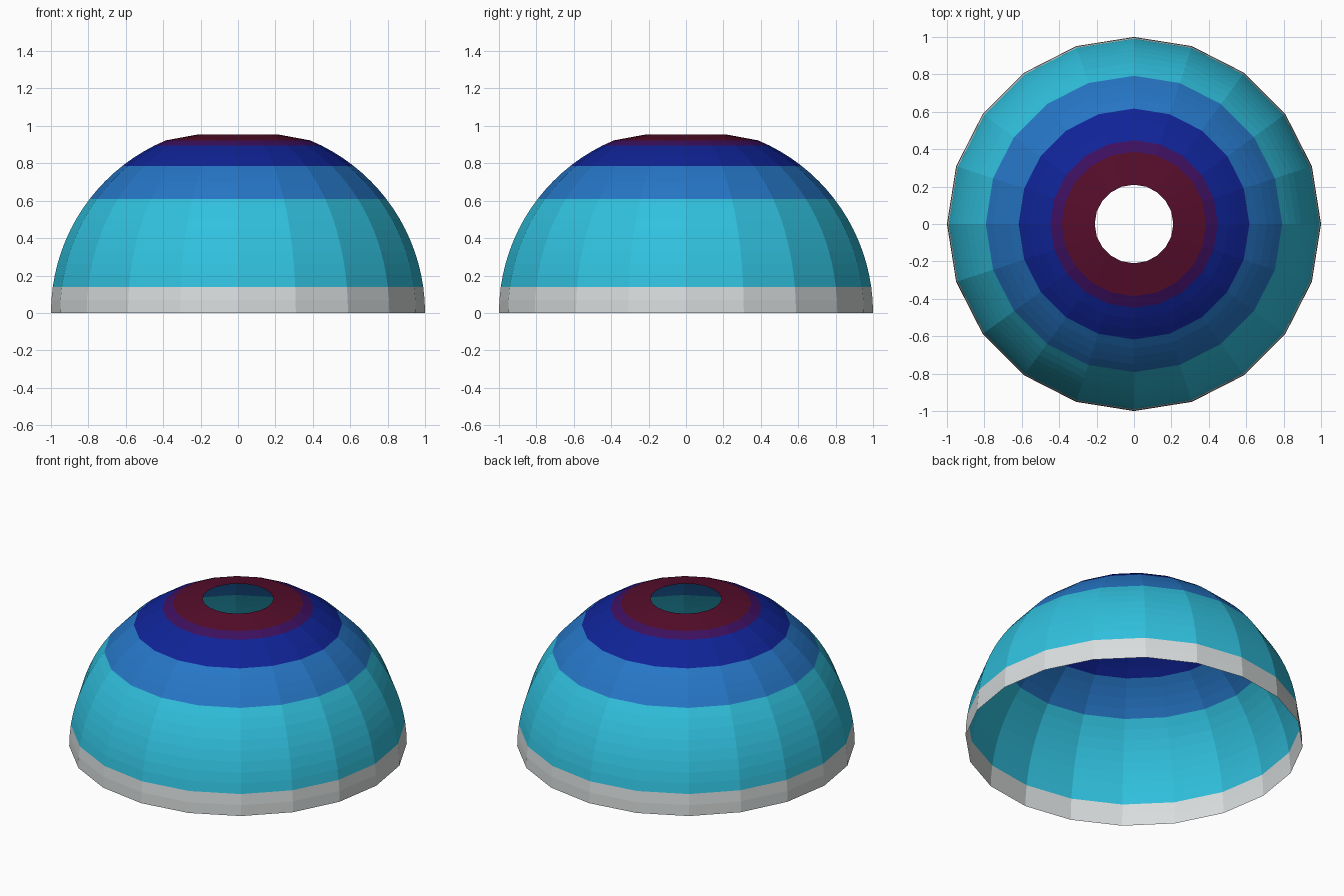
import bpy, bmesh, math

if "Cube" in bpy.data.objects:
    bpy.data.objects.remove(bpy.data.objects["Cube"])

SIDES = 20

def material(name, rgb):
    m = bpy.data.materials.new(name)
    m.diffuse_color = (*rgb, 1)
    m.use_nodes = True
    m.node_tree.nodes["Principled BSDF"].inputs["Base Color"].default_value = m.diffuse_color
    return m

# Colour bands from rim to crown: name, colour, end latitude (degrees), ring steps
bands = [
    ("pale grey", (0.69, 0.72, 0.72), 8.0, 2),
    ("cyan", (0.03, 0.53, 0.73), 37.6, 8),
    ("mid blue", (0.019, 0.18, 0.56), 51.9, 4),
    ("navy", (0.005, 0.017, 0.31), 63.4, 3),
    ("purple", (0.047, 0.005, 0.115), 67.3, 1),
]

# Profile as (radius, height), with a band index for each strip
profile, strip_band = [(1.0, 0.0)], []
start = 0.0
for i, (_, _, end, steps) in enumerate(bands):
    for k in range(1, steps + 1):
        a = math.radians(start + (end - start) * k / steps)
        profile.append((math.cos(a), math.sin(a)))
        strip_band.append(i)
    start = end
# Flatter crown ring around the open hole
profile.append((0.21, 0.955))
strip_band.append(len(bands))

# Open single-walled dome spun around z
bm = bmesh.new()
rings = []
for r, z in profile:
    rings.append([bm.verts.new((r * math.cos(math.tau * s / SIDES),
                                r * math.sin(math.tau * s / SIDES), z))
                  for s in range(SIDES)])
for low, high, band in zip(rings, rings[1:], strip_band):
    for s in range(SIDES):
        t = (s + 1) % SIDES
        face = bm.faces.new((low[s], low[t], high[t], high[s]))
        face.material_index = band

mesh = bpy.data.meshes.new("dome_shell")
bm.to_mesh(mesh)
bm.free()
for name, rgb, _, _ in bands:
    mesh.materials.append(material(name, rgb))
mesh.materials.append(material("maroon", (0.092, 0.004, 0.023)))
bpy.context.collection.objects.link(bpy.data.objects.new("dome_shell", mesh))
